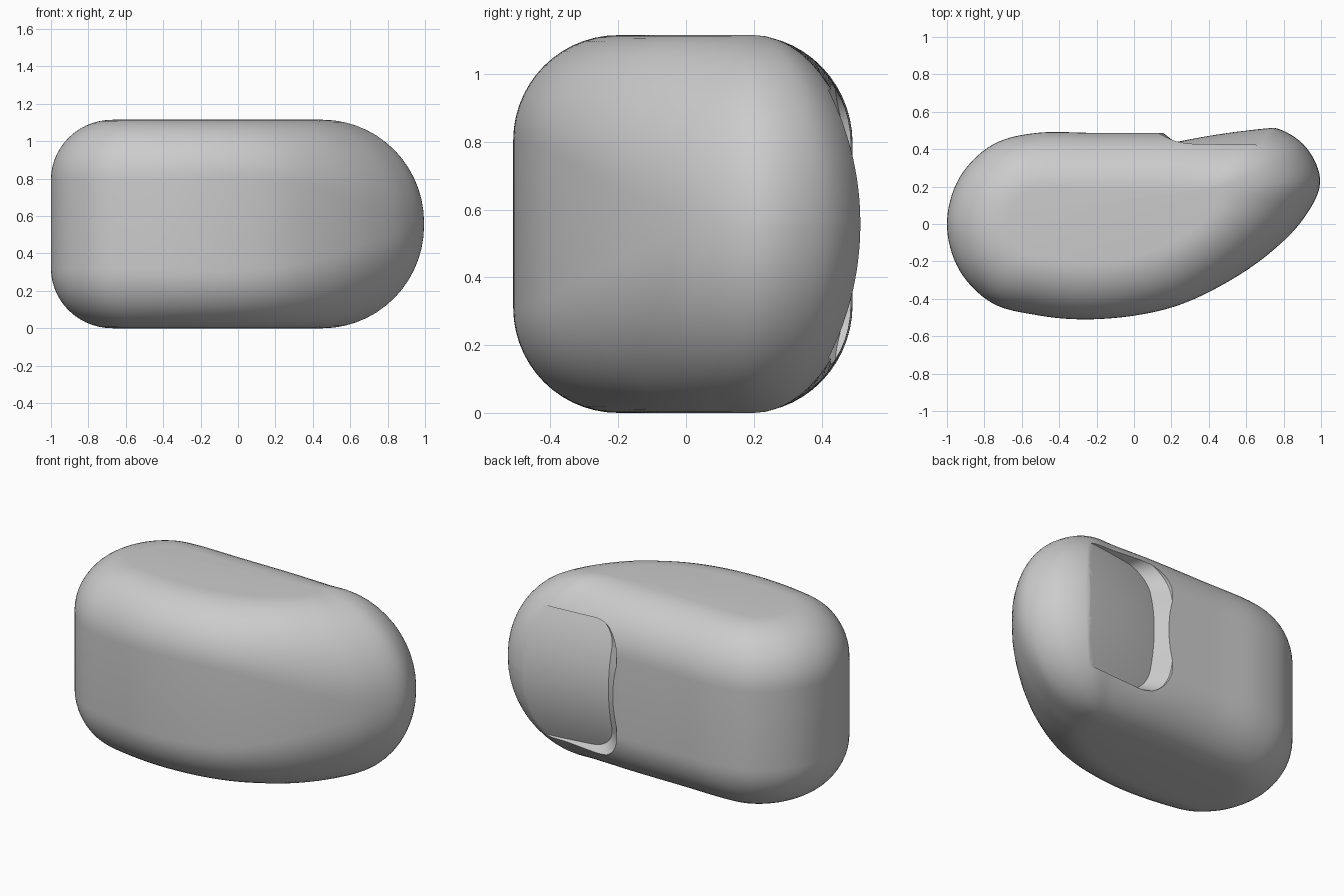
import bpy, bmesh, math
from mathutils import Vector

if "Cube" in bpy.data.objects:
    bpy.data.objects.remove(bpy.data.objects["Cube"], do_unlink=True)

HEIGHT = 1.115
MID = HEIGHT / 2


def material(name, rgb):
    mat = bpy.data.materials.new(name)
    mat.use_nodes = True
    colour = (*rgb, 1)
    mat.diffuse_color = colour
    mat.node_tree.nodes["Principled BSDF"].inputs["Base Color"].default_value = colour
    return mat


def loft(name, rings, mat):
    """Bridge closed rings of equal length and cap both ends."""
    bm = bmesh.new()
    loops = [[bm.verts.new(p) for p in ring] for ring in rings]
    count = len(loops[0])
    for low, high in zip(loops, loops[1:]):
        for i in range(count):
            j = (i + 1) % count
            bm.faces.new((low[i], low[j], high[j], high[i]))
    bm.faces.new(list(reversed(loops[0])))
    bm.faces.new(loops[-1])
    bmesh.ops.recalc_face_normals(bm, faces=bm.faces)
    mesh = bpy.data.meshes.new(name)
    bm.to_mesh(mesh)
    bm.free()
    mesh.materials.append(mat)
    obj = bpy.data.objects.new(name, mesh)
    bpy.context.collection.objects.link(obj)
    return obj


def smooth_closed(keys, steps):
    """Closed Catmull-Rom curve through the keys."""
    points = []
    n = len(keys)
    for i in range(n):
        a, b, c, d = (Vector(keys[(i + k) % n]) for k in (-1, 0, 1, 2))
        for s in range(steps):
            t = s / steps
            points.append(b + (c - a) * (t / 2)
                          + (a * 2 - b * 5 + c * 4 - d) * (t * t / 2)
                          + (b * 3 - a - c * 3 + d) * (t ** 3 / 2))
    return points


grey = material("light grey", (0.6, 0.6, 0.6))

# Body outline: outer x, outer y, flat-cap x, flat-cap y, vertical edge radius
keys = []
for k in range(7):
    a = math.radians(90 + 30 * k)
    c, s = math.cos(a), math.sin(a)
    keys.append((-0.52 + 0.48 * c, 0.487 * s, -0.52 + 0.15 * c, 0.18 * s, 0.32))
keys += [
    (-0.27, -0.51, -0.28, -0.2, 0.31),
    (0, -0.49, -0.05, -0.18, 0.31),
    (0.25, -0.43, 0.15, -0.12, 0.33),
    (0.5, -0.31, 0.33, -0.02, 0.39),
    (0.72, -0.16, 0.42, 0.08, 0.47),
    (0.9, 0.02, 0.44, 0.14, 0.53),
    (0.995, 0.22, 0.45, 0.18, 0.55),
    (0.92, 0.41, 0.45, 0.2, 0.55),
    (0.75, 0.515, 0.43, 0.2, 0.55),
    (0.55, 0.505, 0.37, 0.19, 0.46),
    (0.35, 0.49, 0.27, 0.18, 0.36),
    (0.12, 0.487, 0.12, 0.18, 0.32),
    (-0.2, 0.487, -0.2, 0.18, 0.32),
]
outline = smooth_closed(keys, 8)

# Body: rounded top and bottom edges swept around the outline
STEPS = 14
lower = []
for k in range(STEPS + 1):
    a = math.pi / 2 * k / STEPS
    out, up = math.sin(a), 1 - math.cos(a)
    lower.append([(ix + (ox - ix) * out, iy + (oy - iy) * out, r * up)
                  for ox, oy, ix, iy, r in outline])
upper = [[(x, y, HEIGHT - z) for x, y, z in ring] for ring in reversed(lower)]
body = loft("body", lower + upper, grey)


# Recess on the back: curved floor with sloping walls on three sides
def floor_y(x, z):
    d = x - 0.22
    return 0.437 + 0.21 * d - 0.12 * d * d - 0.55 * (z - MID) ** 2


def rounded_outline(left, half_height, radius):
    right = 0.95
    pts = []
    for k in range(13):
        a = math.pi / 2 * k / 12
        pts.append((left + radius * (1 - math.sin(a)), half_height - radius * (1 - math.cos(a))))
    side = [(left, (half_height - radius) * (1 - k / 6)) for k in range(1, 6)]
    top = [(right + (left + radius - right) * k / 16, half_height) for k in range(16)]
    quarter = top + pts + side
    lower_half = [(x, -z) for x, z in reversed(quarter)]
    end = [(right, half_height * (k / 6 - 1)) for k in range(1, 12)]
    return [(x, MID + z) for x, z in quarter + [(left, 0)] + lower_half + end]


rim = rounded_outline(0.13, 0.42, 0.18)
inner = rounded_outline(0.22, 0.395, 0.15)
rings = [[(x, 0.9, z) for x, z in rim],
         [(x, floor_y(x, z) + 0.09, z) for x, z in rim],
         [(x, floor_y(x, z), z) for x, z in inner]]
for k in range(1, 12):
    f = 1 - k / 12
    shrunk = [(0.6 + (x - 0.6) * f, MID + (z - MID) * f) for x, z in inner]
    rings.append([(x, floor_y(x, z), z) for x, z in shrunk])
cutter = loft("recess_cutter", rings, grey)
cutter.hide_render = True

cut = body.modifiers.new("recess", "BOOLEAN")
cut.operation = "DIFFERENCE"
cut.solver = "EXACT"
cut.object = cutter
bpy.ops.object.select_all(action="DESELECT")
bpy.context.view_layer.objects.active = body
body.select_set(True)
bpy.ops.object.modifier_apply(modifier=cut.name)
bpy.data.objects.remove(cutter, do_unlink=True)
bpy.ops.object.shade_smooth_by_angle(angle=math.radians(25))
